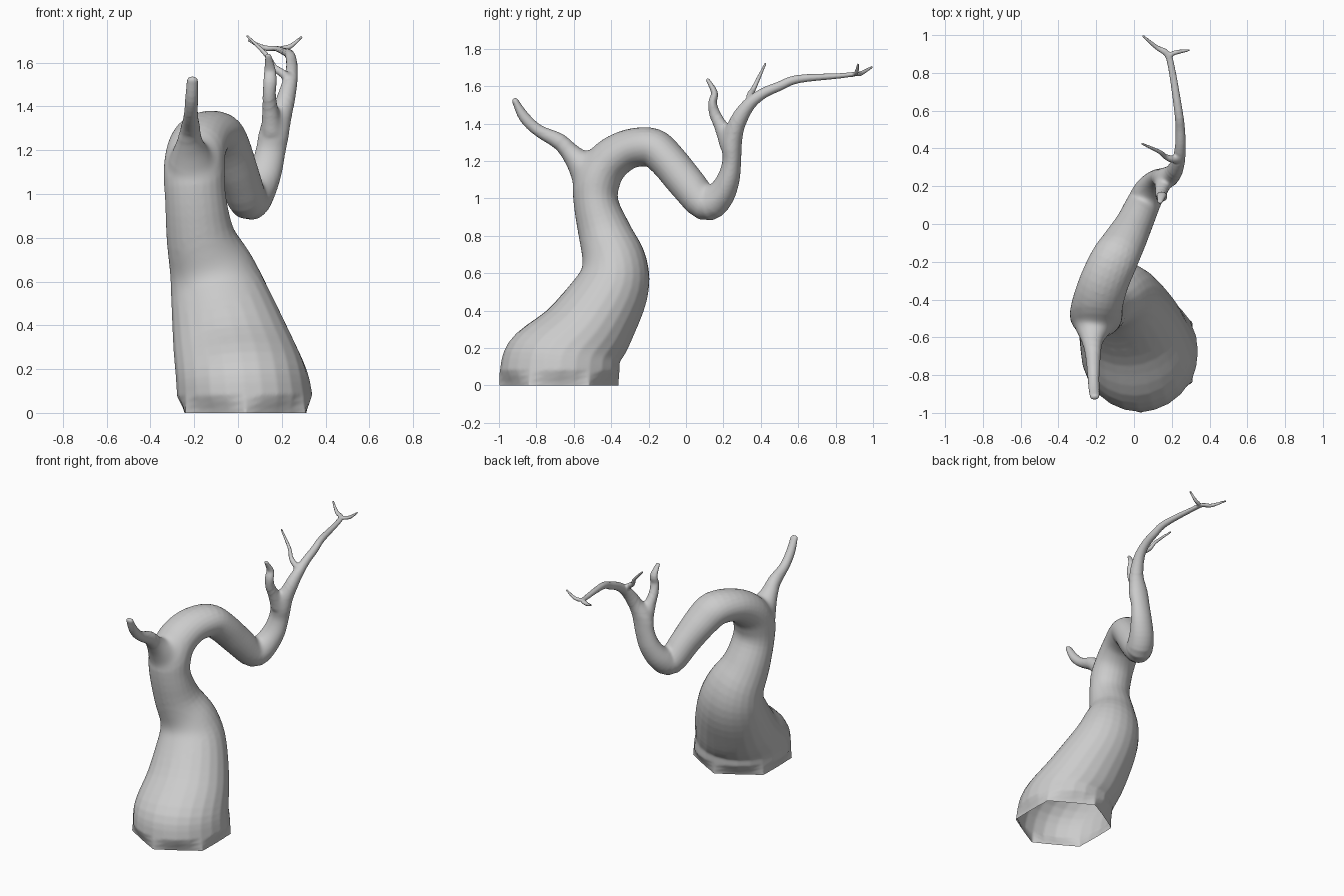
import bpy, bmesh
from math import cos, sin, pi
from mathutils import Vector

if "Cube" in bpy.data.objects:
    bpy.data.objects.remove(bpy.data.objects["Cube"])

SIDES = 24


def spline(pts, steps=4):
    """Catmull-Rom through rows of (x, y, z, side radius, depth radius)."""
    pts = [p if len(p) == 5 else (*p, p[3]) for p in pts]
    p = [pts[0]] + pts + [pts[-1]]
    out = []
    for i in range(1, len(p) - 2):
        for k in range(steps):
            t = k / steps
            out.append([0.5 * (2 * b + (c - a) * t + (2 * a - 5 * b + 4 * c - d) * t * t
                               + (3 * b - a - 3 * c + d) * t ** 3)
                        for a, b, c, d in zip(p[i - 1], p[i], p[i + 1], p[i + 2])])
    return out + [list(pts[-1])]


def limb(bm, pts):
    """Sweep a closed elliptical tube along a path."""
    rows = spline(pts)
    # rounded tip
    d = (Vector(rows[-1][:3]) - Vector(rows[-2][:3])).normalized()
    x, y, z, a, b = rows[-1]
    for f in (0.5, 0.85, 1.0):
        k = max((1 - f * f) ** 0.5, 0.05)
        rows.append([*(Vector((x, y, z)) + d * b * f), a * k, b * k])
    rings = []
    for i, (x, y, z, rs, rn) in enumerate(rows):
        lo, hi = rows[max(i - 1, 0)], rows[min(i + 1, len(rows) - 1)]
        t = (Vector(hi[:3]) - Vector(lo[:3])).normalized()
        # sections level out toward the ground and turn six-sided at the rim
        t = t.lerp(Vector((0, 0, 1)), min(1, max(0, 1 - z * 1.5))).normalized()
        w = min(1, max(0, 1 - z / 0.08))
        s = Vector((1, 0, 0))
        s = (s - t * s.dot(t)).normalized()
        n = t.cross(s)
        ring = []
        for j in range(SIDES):
            ang = 2 * pi * j / SIDES
            dev = (ang + pi / 6) % (pi / 3) - pi / 6
            m = 1 - w + w * cos(pi / 6) / cos(dev)
            ring.append(bm.verts.new(Vector((x, y, z))
                                     + (s * cos(ang) * rs + n * sin(ang) * rn) * m))
        rings.append(ring)
    for r0, r1 in zip(rings, rings[1:]):
        for j in range(SIDES):
            k = (j + 1) % SIDES
            bm.faces.new((r0[j], r0[k], r1[k], r1[j]))
    bm.faces.new(rings[-1])
    bm.faces.new(rings[0][::-1])


# Trunk up to the top of the arch
trunk = [
    (.035, -.68, -.03, .32), (.03, -.675, .08, .31, .32),
    (.015, -.65, .18, .30, .305), (-.025, -.52, .32, .272, .243),
    (-.08, -.40, .515, .228, .2), (-.12, -.383, .65, .197, .175),
    (-.17, -.43, .8, .158, .145), (-.193, -.48, .97, .14, .12),
    (-.2, -.475, 1.1, .14, .125), (-.19, -.41, 1.2, .135, .115),
    (-.155, -.30, 1.265, .13, .105), (-.1, -.18, 1.27, .125, .105)]

# Drooping bough, rising again and ending in the left fork tip
bough = [
    (-.055, -.1, 1.205, .115, .1), (0, 0, 1.085, .098),
    (.048, .105, .97, .09), (.085, .175, 1.01, .085, .08),
    (.125, .225, 1.1, .075, .062), (.15, .245, 1.2, .068, .05),
    (.17, .245, 1.3, .068, .055), (.208, .272, 1.4, .047),
    (.235, .335, 1.5, .035), (.245, .41, 1.56, .028),
    (.245, .5, 1.6, .025), (.235, .6, 1.638, .022),
    (.2, .82, 1.655, .018, .014), (.175, .9, 1.665, .018, .012),
    (.12, .935, 1.668, .012), (.048, .995, 1.703, .006)]

# Branch leaning forward from the trunk shoulder
front_branch = [
    (-.205, -.49, 1.06, .12, .10), (-.215, -.545, 1.16, .10, .085),
    (-.22, -.61, 1.235, .066, .058), (-.217, -.675, 1.302, .045),
    (-.215, -.79, 1.363, .032), (-.212, -.865, 1.435, .029),
    (-.208, -.913, 1.52, .025, .017)]

# Short upright twig at the elbow of the bough
upright_twig = [
    (.155, .23, 1.28, .05), (.148, .19, 1.38, .04),
    (.143, .155, 1.45, .03), (.146, .142, 1.51, .03, .023),
    (.146, .152, 1.565, .026, .018), (.138, .117, 1.632, .014, .01)]

# Thin twig curling off the bough to the left
thin_twig = [
    (.24, .345, 1.515, .022), (.205, .342, 1.55, .02),
    (.165, .358, 1.58, .014), (.135, .382, 1.63, .011),
    (.042, .425, 1.722, .006)]

# Right-hand tip of the end fork
fork_tip = [(.18, .87, 1.66, .014), (.2, .9, 1.664, .013),
            (.24, .912, 1.675, .011), (.29, .92, 1.717, .006)]

bm = bmesh.new()
for path in (trunk + bough, front_branch, upright_twig, thin_twig, fork_tip):
    limb(bm, path)
me = bpy.data.meshes.new("tree")
bm.to_mesh(me)
bm.free()
tree = bpy.data.objects.new("tree_trunk", me)
bpy.context.collection.objects.link(tree)

# Fuse all limbs into one skin
rem = tree.modifiers.new("fuse", 'REMESH')
rem.mode = 'VOXEL'
rem.voxel_size = 0.006
fused = bpy.data.meshes.new_from_object(
    tree.evaluated_get(bpy.context.evaluated_depsgraph_get()))
tree.modifiers.clear()

bm = bmesh.new()
bm.from_mesh(fused)


def relax(verts, times):
    for _ in range(times):
        bmesh.ops.smooth_vert(bm, verts=verts, factor=0.5,
                              use_axis_x=True, use_axis_y=True, use_axis_z=True)


# Soften the crotches and tight bends, then lightly the thick parts
for x, y, z, r, times in (
        (-.2, -.56, 1.2, .16, 80), (.17, .22, 1.36, .11, 40),
        (.22, .34, 1.545, .04, 12), (.18, .89, 1.66, .03, 6),
        (.1, .15, 1.06, .09, 50), (-.12, -.54, .62, .2, 80)):
    c = Vector((x, y, z))
    for k in (1, .75):
        relax([v for v in bm.verts if (v.co - c).length < r * k], times // 2)
relax([v for v in bm.verts if .01 < v.co.z < 1.35], 8)

# Open the foot with a clean cut at the ground
bmesh.ops.bisect_plane(bm, geom=bm.verts[:] + bm.edges[:] + bm.faces[:],
                       plane_co=(0, 0, 0), plane_no=(0, 0, 1), clear_inner=True)
for f in bm.faces:
    f.smooth = True
bm.to_mesh(fused)
bm.free()
tree.data = fused
